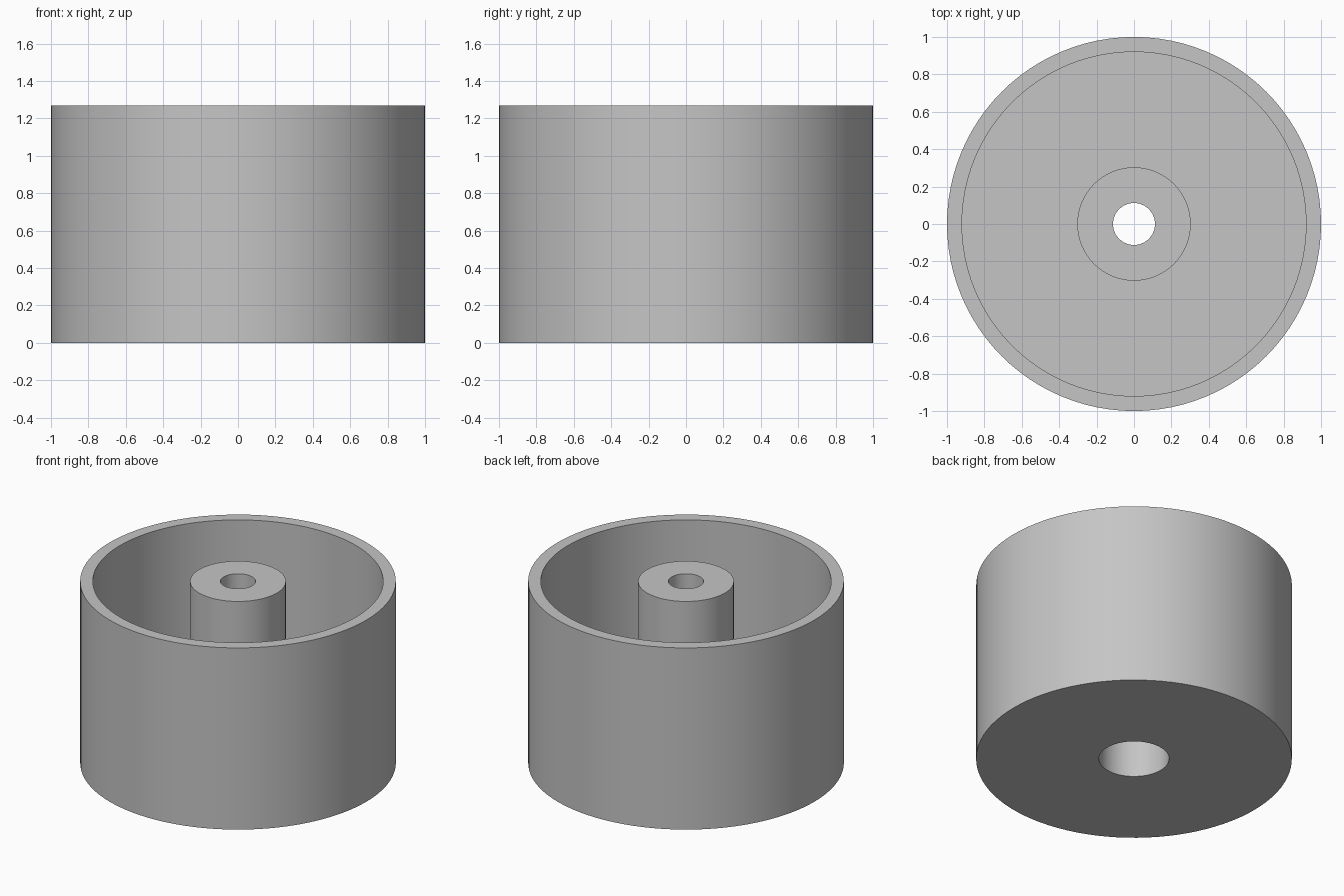
import bpy
import bmesh
import math

cube = bpy.data.objects.get("Cube")
if cube:
    bpy.data.objects.remove(cube, do_unlink=True)

SEGMENTS = 96
HEIGHT = 1.27
OUTER_R, INNER_R = 1.0, 0.92
BOSS_R, BORE_R, HOLE_R = 0.303, 0.222, 0.112
FLOOR_Z, BORE_TOP = 0.1, 1.1

grey = bpy.data.materials.new("plain_grey")
grey.use_nodes = True
colour = (0.56, 0.56, 0.56, 1.0)
grey.diffuse_color = colour
grey.node_tree.nodes["Principled BSDF"].inputs["Base Color"].default_value = colour


def lathe(name, profile):
    """Turn a closed (radius, height) profile around the z axis."""
    bm = bmesh.new()
    verts = [bm.verts.new((r, 0, z)) for r, z in profile]
    edges = [bm.edges.new((v, verts[(i + 1) % len(verts)])) for i, v in enumerate(verts)]
    bmesh.ops.spin(bm, geom=verts + edges, cent=(0, 0, 0), axis=(0, 0, 1),
                   angle=math.tau, steps=SEGMENTS, use_merge=True)
    bmesh.ops.remove_doubles(bm, verts=bm.verts, dist=0.0001)
    bmesh.ops.recalc_face_normals(bm, faces=bm.faces)
    mesh = bpy.data.meshes.new(name)
    bm.to_mesh(mesh)
    bm.free()
    mesh.materials.append(grey)
    obj = bpy.data.objects.new(name, mesh)
    bpy.context.collection.objects.link(obj)
    bpy.ops.object.select_all(action="DESELECT")
    obj.select_set(True)
    bpy.context.view_layer.objects.active = obj
    bpy.ops.object.shade_smooth_by_angle(angle=math.radians(30))
    return obj


# Open cup with a central boss, bored wide from below and narrow at the top
lathe("cup_with_boss", [
    (BORE_R, 0), (OUTER_R, 0),                  # underside
    (OUTER_R, HEIGHT), (INNER_R, HEIGHT),       # outer wall and rim
    (INNER_R, FLOOR_Z), (BOSS_R, FLOOR_Z),      # inner wall and floor
    (BOSS_R, HEIGHT), (HOLE_R, HEIGHT),         # boss
    (HOLE_R, BORE_TOP), (BORE_R, BORE_TOP),     # through hole and wide bore
])
